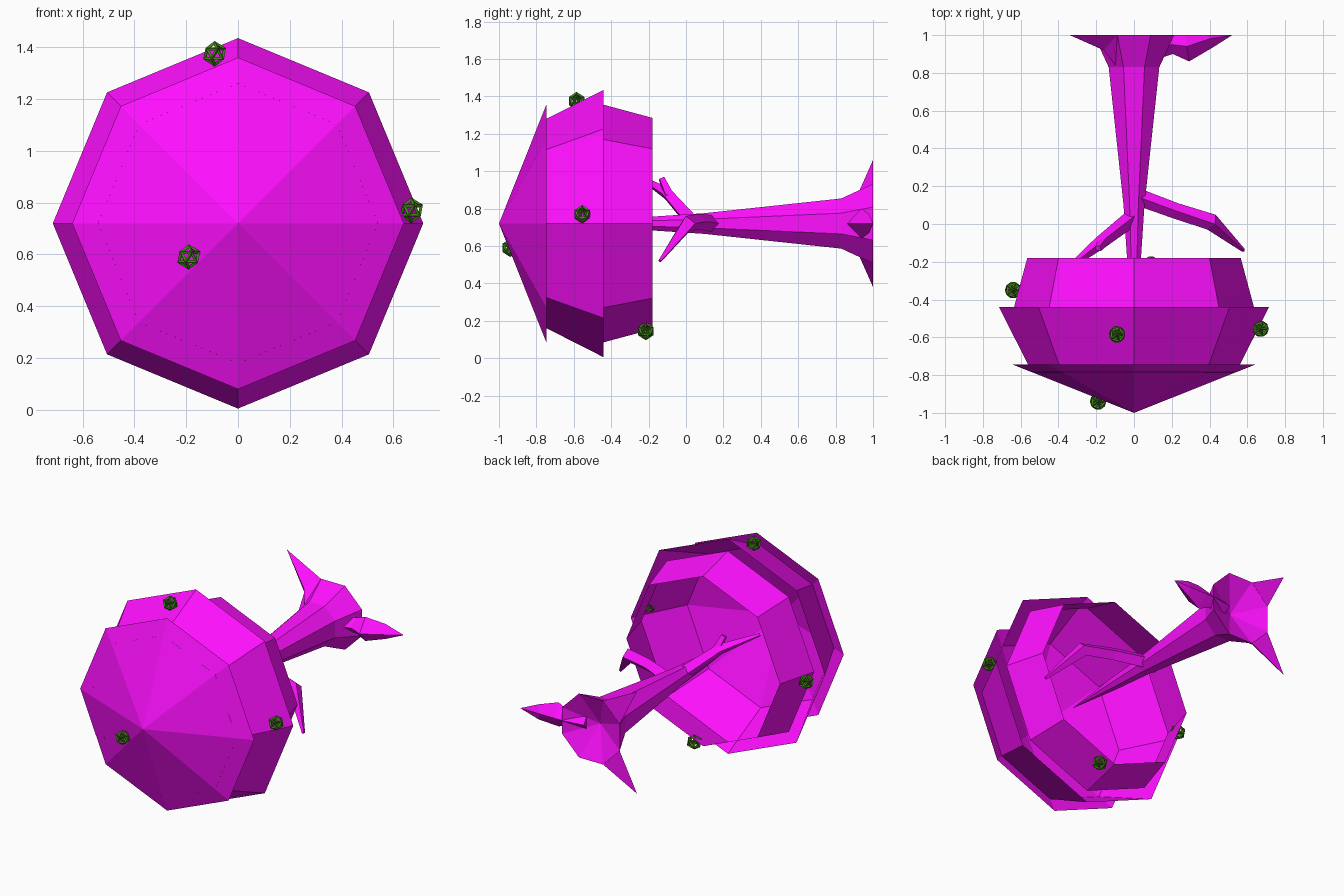
import bpy, bmesh, math
from mathutils import Vector

if "Cube" in bpy.data.objects:
    bpy.data.objects.remove(bpy.data.objects["Cube"])

CZ = 0.72  # height of the tree's lying axis


def material(name, rgb):
    m = bpy.data.materials.new(name)
    m.diffuse_color = (*rgb, 1)
    m.use_nodes = True
    m.node_tree.nodes["Principled BSDF"].inputs["Base Color"].default_value = m.diffuse_color
    return m


PINK = material("magenta", (1.0, 0.005, 1.0))
GREEN = material("green", (0.06, 0.25, 0.01))


def finish(name, bm, mat):
    bmesh.ops.recalc_face_normals(bm, faces=bm.faces)
    me = bpy.data.meshes.new(name)
    bm.to_mesh(me)
    bm.free()
    ob = bpy.data.objects.new(name, me)
    me.materials.append(mat)
    bpy.context.collection.objects.link(ob)
    return ob


def skin(name, rings, mat):
    """Bridge rings of points; a ring of one point is a pole."""
    bm = bmesh.new()
    loops = [[bm.verts.new(p) for p in r] for r in rings]
    for a, b in zip(loops, loops[1:]):
        n = max(len(a), len(b))
        for i in range(n):
            j = (i + 1) % n
            if len(a) == 1:
                bm.faces.new((a[0], b[i], b[j]))
            elif len(b) == 1:
                bm.faces.new((a[i], a[j], b[0]))
            else:
                bm.faces.new((a[i], a[j], b[j], b[i]))
    return finish(name, bm, mat)


def ring(y, r, turn=0.0, n=8):
    if r == 0:
        return [(0, y, CZ)]
    angles = [2 * math.pi * (i + turn) / n for i in range(n)]
    return [(r * math.cos(a), y, CZ + r * math.sin(a)) for a in angles]


def limb(name, pts, sides=4):
    """Tapered tube through (x, y, z, radius) points; radius 0 is a pole."""
    P = [Vector(p[:3]) for p in pts]
    rings = [[P[0]]]
    for i, p in enumerate(P):
        r = pts[i][3]
        d = (P[min(i + 1, len(P) - 1)] - P[max(i - 1, 0)]).normalized()
        u = d.cross(Vector((0, 0, 1))).normalized()
        v = u.cross(d)
        if r == 0:
            rings.append([p])
            continue
        loop = []
        for k in range(sides):
            t = 2 * math.pi * k / sides
            q = p + r * (math.cos(t) * u + math.sin(t) * v)
            q.y = min(q.y, 1.0)
            loop.append(q)
        rings.append(loop)
    if len(rings[-1]) > 1:
        rings.append([P[-1]])
    return skin(name, rings, PINK)


# foliage: three stacked octagonal shells, open toward the trunk
skin("foliage_tip", [ring(-1, 0), ring(-0.745, 0.64)], PINK)
skin("foliage_middle", [ring(-0.785, 0.54), ring(-0.44, 0.715)], PINK)
skin("foliage_lower", [ring(-0.44, 0.635), ring(-0.18, 0.565)], PINK)

# trunk with a slightly hollow flared end
skin("trunk", [ring(-0.58, 0, 0.5), ring(-0.18, 0.04, 0.5), ring(0.1, 0.06, 0.5),
               ring(0.83, 0.145, 0.5), ring(1.0, 0.23, 0.5), ring(0.9, 0)], PINK)

# two pointed roots, mirrored up and down
for side, s in (("upper", 1), ("lower", -1)):
    skin(f"{side}_root", [[(-0.09, 0.83, CZ + s * 0.09)],
                          [(-0.09, 1, CZ + s * 0.212), (-0.16, 0.92, CZ + s * 0.16), (-0.212, 1, CZ + s * 0.09)],
                          [(-0.34, 1.0, CZ + s * 0.34)]], PINK)

# third root, knobbly and sideways
limb("side_root", [(0.08, 0.92, CZ, 0.06), (0.2, 0.95, CZ, 0.05), (0.28, 0.94, CZ, 0.08),
                   (0.4, 0.98, CZ, 0.05), (0.52, 1.0, CZ, 0)])

# bare branches
limb("bent_branch", [(0.03, 0.14, 0.72, 0.045), (0.22, 0.07, 0.73, 0.042),
                     (0.41, 0.01, 0.72, 0.045), (0.58, -0.14, 0.52, 0.01)])
limb("forked_branch", [(0, 0.04, 0.72, 0.045), (-0.18, -0.10, 0.88, 0.035), (-0.37, -0.25, 0.97, 0.01)])
limb("fork_twig", [(-0.16, -0.09, 0.87, 0.03), (-0.19, -0.13, 0.96, 0.02)])

# openwork green fruit
for i, c in enumerate([(-0.09, -0.585, 1.375), (0.67, -0.555, 0.77), (-0.19, -0.94, 0.59),
                       (0.09, -0.215, 0.145), (-0.64, -0.35, 0.69)]):
    bm = bmesh.new()
    bmesh.ops.create_icosphere(bm, subdivisions=1, radius=0.042)
    bmesh.ops.translate(bm, verts=bm.verts, vec=c)
    fruit = finish(f"fruit_{i + 1}", bm, GREEN)
    w = fruit.modifiers.new("openwork", 'WIREFRAME')
    w.thickness = 0.014
